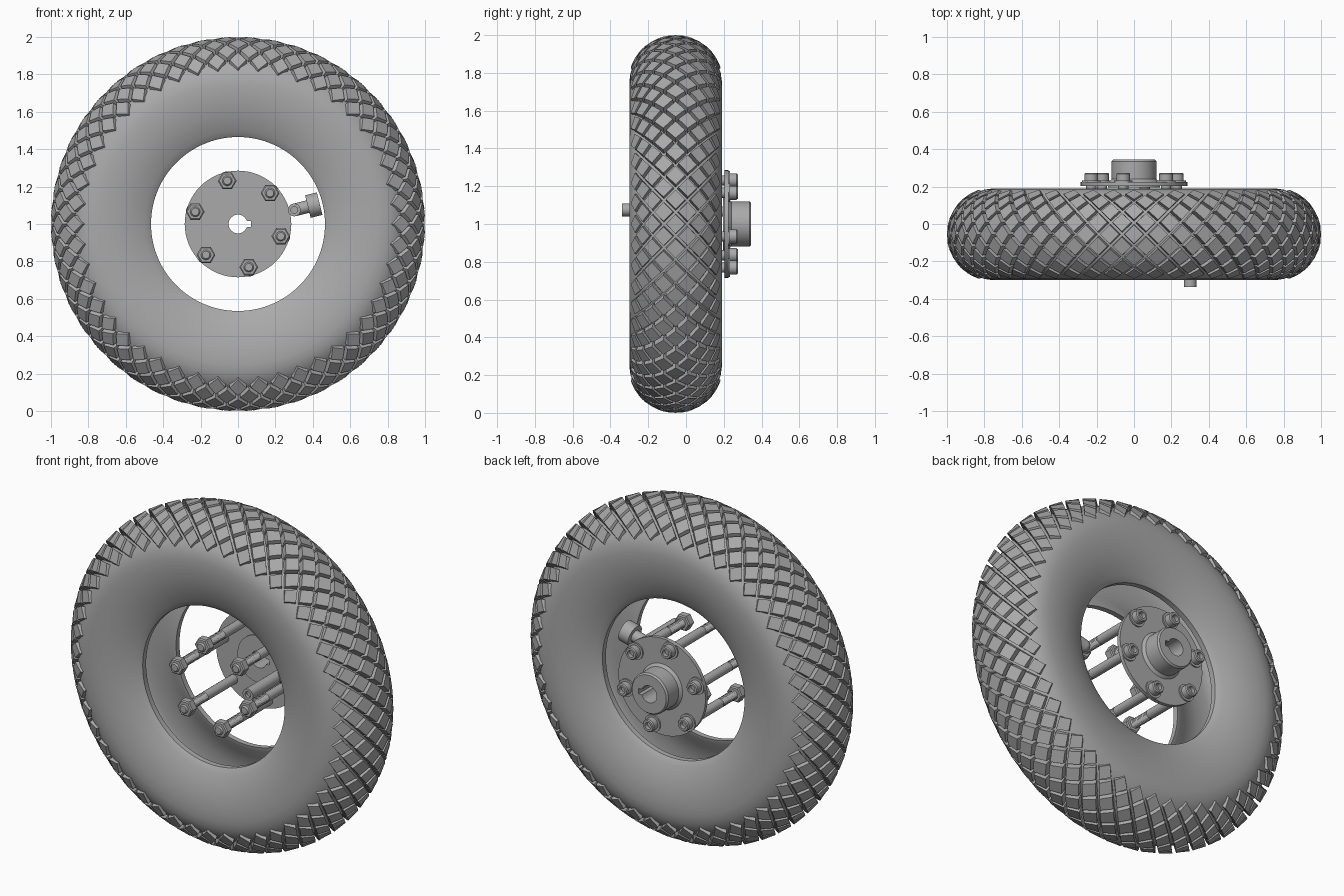
import bpy, bmesh, math
from mathutils import Matrix, Vector

cube = bpy.data.objects.get("Cube")
if cube:
    bpy.data.objects.remove(cube, do_unlink=True)

grey = bpy.data.materials.new("plain_grey")
grey.use_nodes = True
COLOUR = (0.4, 0.4, 0.4, 1)
grey.diffuse_color = COLOUR
grey.node_tree.nodes["Principled BSDF"].inputs["Base Color"].default_value = COLOUR

MID = -0.055                      # middle plane of the tyre
CENTRE = Vector((0, 0, 1))        # wheel axis, parallel to y


def finish(name, bm, smooth=True):
    bmesh.ops.recalc_face_normals(bm, faces=bm.faces)
    mesh = bpy.data.meshes.new(name)
    bm.to_mesh(mesh)
    bm.free()
    mesh.materials.append(grey)
    obj = bpy.data.objects.new(name, mesh)
    bpy.context.collection.objects.link(obj)
    bpy.ops.object.select_all(action='DESELECT')
    bpy.context.view_layer.objects.active = obj
    obj.select_set(True)
    if smooth:
        bpy.ops.object.shade_smooth_by_angle(angle=math.radians(35))
    return obj


def lathe(name, profile, steps, origin=CENTRE, closed=True, axis=Vector((0, 1, 0)), smooth=True):
    """Turn (radius, height) points about an axis through origin."""
    bm = bmesh.new()
    verts = [bm.verts.new((r, h, 0)) for r, h in profile]
    for a, b in zip(verts, verts[1:] + verts[:1] if closed else verts[1:]):
        bm.edges.new((a, b))
    bmesh.ops.spin(bm, geom=bm.verts[:] + bm.edges[:], cent=(0, 0, 0), axis=(0, 1, 0),
                   angle=math.tau, steps=steps, use_duplicate=False)
    bmesh.ops.remove_doubles(bm, verts=bm.verts, dist=0.0001)
    turn = Vector((0, 1, 0)).rotation_difference(axis).to_matrix().to_4x4()
    bm.transform(Matrix.Translation(origin) @ turn)
    return finish(name, bm, smooth)


def rod(r, a, b):
    """Solid cylinder profile."""
    return [(0, a), (r, a), (r, b), (0, b)]


def ring(inner, outer, a, b):
    return [(inner, a), (outer, a), (outer, b), (inner, b)]


# Tyre: hollow carcass, open towards the hub
def arc(radial, axial, n=14):
    return [(0.755 + radial * math.cos(t), axial * math.sin(t))
            for t in (math.pi * (i / n - 0.5) for i in range(n + 1))]


wall = [(0.70, 0.245), (0.63, 0.236), (0.56, 0.218), (0.50, 0.193), (0.475, 0.180), (0.465, 0.172)]
lining = [(0.465, 0.140), (0.49, 0.145), (0.55, 0.185), (0.66, 0.214)]
bead_side = wall + lining
profile = arc(0.2, 0.245) + bead_side + arc(0.165, 0.215)[::-1]
profile += [(r, -h) for r, h in reversed(bead_side)]
lathe("tyre_carcass", [(r, h + MID) for r, h in profile], 120)

# Tread: staggered diamond blocks wrapped over the carcass
COUNT, ROWS = 48, 4
PITCH, ROW_STEP = math.tau / COUNT, math.radians(15)


def on_tyre(phi, theta, radial, axial):
    r = 0.755 + radial * math.cos(phi)
    return Vector((r * math.cos(theta), MID + axial * math.sin(phi), 1 + r * math.sin(theta)))


bm = bmesh.new()
for row in range(-ROWS, ROWS + 1):
    for k in range(COUNT):
        phi, theta = row * ROW_STEP, (k + 0.5 * (row % 2)) * PITCH
        loops = []
        for radial, axial, size in ((0.185, 0.232, 0.88), (0.246, 0.25, 0.78)):
            dp, dt = ROW_STEP * size, PITCH / 2 * size
            loops.append([bm.verts.new(on_tyre(phi + p * dp, theta + t * dt, radial, axial))
                          for p, t in ((1, 0), (0, 1), (-1, 0), (0, -1))])
        base, top = loops
        bm.faces.new(top)
        for i in range(4):
            j = (i + 1) % 4
            bm.faces.new((base[i], base[j], top[j], top[i]))
finish("tread_blocks", bm, smooth=False)

# Hub: flange, raised shoulder and boss with a keyed bore
hub = lathe("hub", [(0.05, 0.195), (0.14, 0.195), (0.14, 0.203), (0.285, 0.203), (0.285, 0.225),
                    (0.135, 0.225), (0.12, 0.24), (0.12, 0.335), (0.112, 0.345), (0.05, 0.345)], 64)
bm = bmesh.new()
bmesh.ops.create_cube(bm, size=1, matrix=Matrix.Translation((0.035, 0.27, 1))
                      @ Matrix.Diagonal((0.07, 0.4, 0.032, 1)))
cutter = finish("keyway_cutter", bm, smooth=False)
cutter.hide_render = True
cut = hub.modifiers.new("keyway", 'BOOLEAN')
cut.object, cut.operation, cut.solver = cutter, 'DIFFERENCE', 'EXACT'
bpy.context.view_layer.objects.active = hub
bpy.ops.object.modifier_apply(modifier=cut.name)
bpy.data.objects.remove(cutter, do_unlink=True)

# Six long bolts: socket head and washer behind, thread and hex nut in front
thread = []
for i in range(19):
    thread += [(0.027, -0.26 + i * 0.01), (0.021, -0.255 + i * 0.01)]
shank = [(0, -0.268), (0.02, -0.268)] + thread + [(0.027, -0.07), (0.027, 0.23), (0, 0.23)]
head = [(0, 0.23), (0.037, 0.23), (0.037, 0.268), (0.032, 0.274), (0.02, 0.274), (0.02, 0.25), (0, 0.25)]
nut = [(0.024, -0.255), (0.043, -0.255), (0.05, -0.249), (0.05, -0.211), (0.043, -0.205), (0.024, -0.205)]
for i in range(6):
    a = math.radians(44 + 60 * i)
    at = CENTRE + 0.238 * Vector((math.cos(a), 0, math.sin(a)))
    lathe(f"bolt_shank_{i + 1}", shank, 16, at, closed=False)
    lathe(f"bolt_head_{i + 1}", head, 24, at, closed=False)
    lathe(f"bolt_washer_{i + 1}", ring(0.025, 0.05, 0.224, 0.233), 24, at)
    lathe(f"bolt_nut_{i + 1}", nut, 6, at, smooth=False)

# Valve: base on the inner side of the tyre, neck, elbow and forward stem
a = math.radians(14)
out = Vector((math.cos(a), 0, math.sin(a)))
foot = CENTRE + Vector((0, MID, 0))
lathe("valve_base", rod(0.062, 0.385, 0.45), 32, foot, False, out)
lathe("valve_neck", rod(0.034, 0.31, 0.39), 24, foot, False, out)
elbow = foot + 0.31 * out
bm = bmesh.new()
bmesh.ops.create_uvsphere(bm, u_segments=24, v_segments=12, radius=0.034,
                          matrix=Matrix.Translation(elbow))
finish("valve_elbow", bm)
lathe("valve_stem", [(0, -0.265), (0.018, -0.265), (0.018, -0.283), (0.034, -0.283), (0.034, 0), (0, 0)],
      24, elbow, False)
